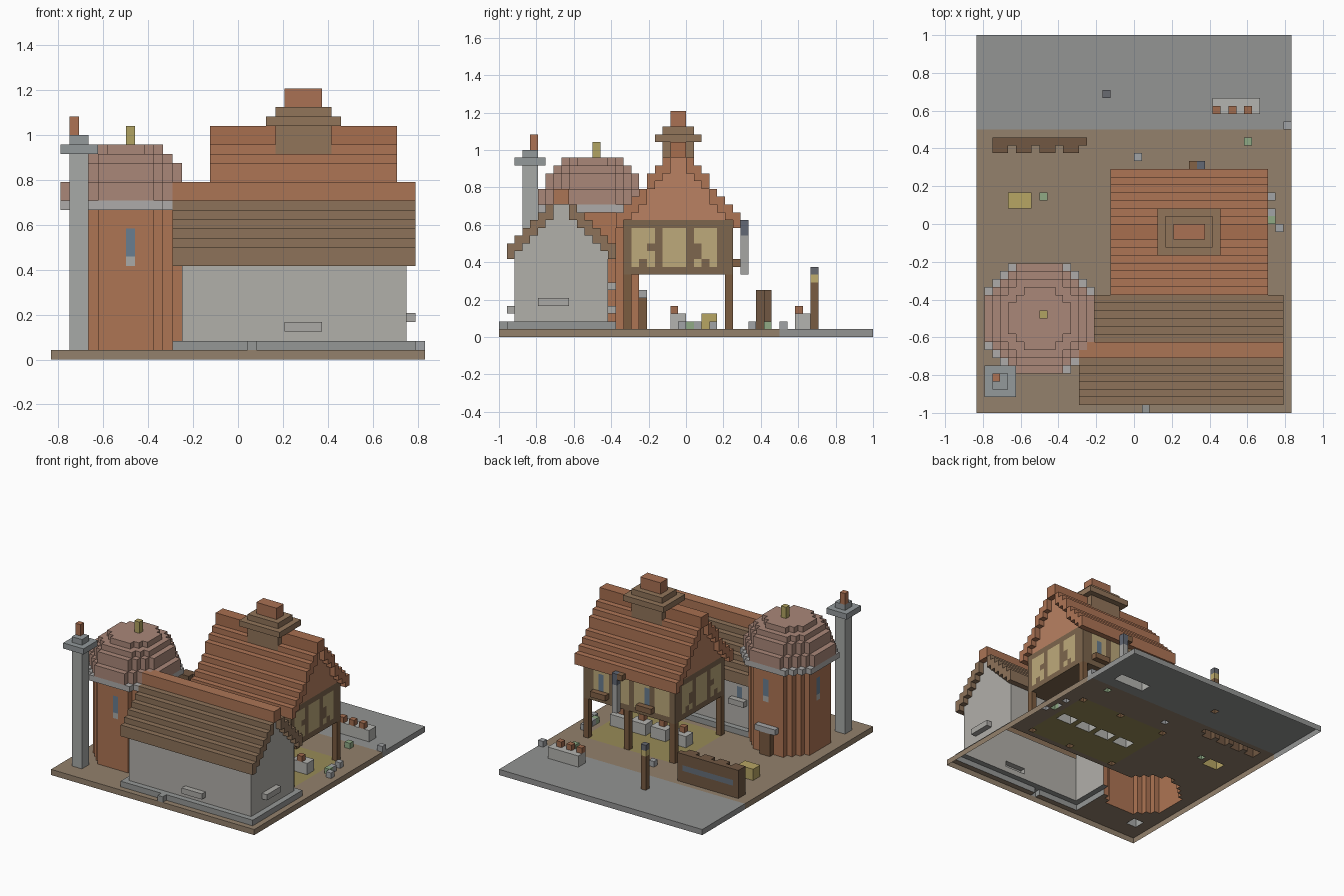
import bpy, bmesh
from mathutils import Vector

if "Cube" in bpy.data.objects:
    bpy.data.objects.remove(bpy.data.objects["Cube"])

U = 1 / 24          # block size
cells = {}          # (x, y, z) -> part name; later parts replace earlier ones
COLORS = {
    "soil": (146, 128, 108), "paving": (146, 147, 146), "straw_floor": (150, 138, 88),
    "barn_plinth": (148, 150, 149), "barn_wall": (176, 174, 168), "barn_ledges": (170, 168, 164),
    "barn_roof": (140, 114, 90), "barn_ridge": (170, 116, 86),
    "tower_wall": (172, 116, 84), "tower_ring": (172, 170, 168), "tower_dome": (168, 134, 120),
    "tower_finial": (176, 162, 98), "tower_door": (120, 90, 66), "tower_lintel": (165, 165, 165),
    "windows": (104, 124, 142), "window_sills": (168, 168, 166),
    "pillar": (166, 168, 166), "pillar_cap": (146, 152, 154), "pillar_brick": (172, 114, 84),
    "house_timber": (124, 102, 78), "house_panels": (188, 168, 122), "house_gable": (184, 128, 98),
    "house_roof": (172, 116, 86), "house_ridge": (166, 110, 80), "cupola": (144, 116, 90),
    "cupola_stack": (168, 112, 84), "house_legs": (122, 92, 66), "flower_boxes": (130, 98, 72),
    "hanging_post": (164, 164, 162), "post_hook": (98, 104, 116),
    "troughs": (178, 178, 174), "trough_pots": (160, 108, 80), "fence": (112, 88, 68),
    "fence_band": (100, 110, 120), "hay_bale": (182, 164, 100), "bushes": (142, 168, 132),
    "lamp_post": (120, 92, 68), "lamp_light": (190, 172, 110), "lamp_cap": (104, 106, 112),
    "stones": (160, 162, 164),
}


def box(name, x0, x1, y0, y1, z0, z1):
    for x in range(x0, x1):
        for y in range(y0, y1):
            for z in range(z0, z1):
                cells[x, y, z] = name


def disc(name, cx, cy, r, z0, z1):
    for x in range(-8, 8):
        for y in range(-8, 8):
            if (x + .5) ** 2 + (y + .5) ** 2 <= r * r:
                box(name, cx + x, cx + x + 1, cy + y, cy + y + 1, z0, z1)


def stepped_roof(roof, ridge, gable, x0, x1, mid, base, tops, ridge_top):
    """Stair-stepped gable roof along x, mirrored about y = mid."""
    for k, top in enumerate(tops):
        half = len(tops) + 1 - k
        for y in (mid - half, mid + half - 1):
            box(roof, x0, x1, y, y + 1, top - 2, top)
            if k:
                box(gable, x0 + 1, x1 - 1, y, y + 1, base, top - 2)
    box(gable, x0 + 1, x1 - 1, mid - 1, mid + 1, base, tops[-1])
    box(ridge, x0, x1, mid - 1, mid + 1, tops[-1], ridge_top)


# Ground
box("soil", -20, 20, -24, 12, 0, 1)
box("paving", -20, 20, 12, 24, 0, 1)
box("straw_floor", -2, 16, -8, 6, 0, 1)

# Stone barn
box("barn_plinth", -7, 19, -23, -9, 1, 2)
box("barn_plinth", 1, 2, -24, -23, 1, 2)
box("barn_wall", -6, 18, -22, -10, 2, 10)
stepped_roof("barn_roof", "barn_ridge", "barn_wall", -7, 19, -16, 10, range(12, 18), 19)
box("barn_ledges", 5, 9, -23, -22, 3, 4)
box("barn_ledges", 18, 19, -19, -15, 4, 5)
box("barn_ledges", 5, 9, -10, -9, 3, 4)
box("barn_ledges", -5, -2, -10, -9, 6, 7)
box("windows", -4, -3, -11, -10, 7, 9)

# Round tower
disc("tower_wall", -12, -12, 6.1, 1, 16)
disc("tower_ring", -12, -12, 7.4, 16, 17)
for r, z0, z1 in ((7, 17, 19), (6.1, 19, 21), (5.2, 21, 22), (4.2, 22, 23)):
    disc("tower_dome", -12, -12, r, z0, z1)
box("tower_finial", -12, -11, -12, -11, 23, 25)
box("tower_door", -13, -11, -6, -5, 1, 5)
box("tower_lintel", -14, -10, -6, -5, 5, 6)
for x, y in ((-12, -18), (-12, -7), (-18, -12)):
    box("window_sills", x, x + 1, y, y + 1, 10, 11)
    box("windows", x, x + 1, y, y + 1, 11, 14)

# Corner pillar
box("pillar", -18, -16, -21, -19, 1, 22)
box("pillar_cap", -19, -15, -22, -18, 22, 23)
box("pillar_cap", -18, -16, -21, -19, 23, 24)
box("pillar_brick", -18, -17, -20, -19, 24, 26)

# Raised timber house
for x in (-2, 7, 15):
    for y in (-8, 5):
        box("house_legs", x, x + 1, y, y + 1, 1, 8)
box("house_timber", -2, 16, -8, 6, 8, 15)
for x in (-2, 15):
    for y in (-7, -3, 1):
        box("house_panels", x, x + 1, y, y + 3, 9, 14)
    for y, z in ((-6, 9), (-5, 11), (1, 10), (1, 11), (2, 9)):
        box("house_timber", x, x + 1, y, y + 1, z, z + 1)
for y in (-8, 5):
    for x in (-1, 3, 7, 11):
        box("house_panels", x, x + 3, y, y + 1, 9, 14)
    for x in (3, 12):
        box("windows", x, x + 1, y, y + 1, 10, 13)
for x in (2, 11):
    box("flower_boxes", x, x + 3, 6, 7, 9, 10)
stepped_roof("house_roof", "house_ridge", "house_gable", -3, 17, -1, 15,
             (16, 17, 18, 19, 21, 22, 23), 25)
box("hanging_post", 8, 9, 7, 8, 8, 13)
box("post_hook", 8, 9, 7, 8, 13, 15)
box("flower_boxes", 7, 8, 7, 8, 14, 15)

# Roof cupola
box("cupola", 4, 10, -3, 1, 22, 25)
box("cupola", 3, 11, -4, 2, 25, 26)
box("cupola", 4, 10, -3, 1, 26, 27)
box("cupola_stack", 5, 9, -2, 0, 27, 29)

# Yard: troughs, fence, hay, lamp, planter, bushes, stones
for x in (0, 4, 8, 12):
    box("troughs", x, x + 3, -2, 0, 1, 3)
    box("trough_pots", x + 1, x + 2, -2, -1, 3, 4)
box("troughs", 10, 16, 14, 16, 1, 3)
for x in (10, 12, 14):
    box("trough_pots", x, x + 1, 14, 15, 3, 4)
box("fence", -18, -6, 10, 11, 1, 6)
box("fence_band", -17, -7, 10, 11, 3, 4)
for x in (-18, -15, -12, -9):
    box("fence", x, x + 2, 9, 10, 1, 6)
box("hay_bale", -16, -13, 2, 4, 1, 3)
box("lamp_post", -4, -3, 16, 17, 1, 7)
box("lamp_light", -4, -3, 16, 17, 7, 8)
box("lamp_cap", -4, -3, 16, 17, 8, 9)
for name, spots in (("bushes", ((-12, 3), (14, 10), (17, 0))),
                    ("stones", ((19, 12), (0, 8), (17, 3), (17, 1), (18, -1)))):
    for x, y in spots:
        box(name, x, x + 1, y, y + 1, 1, 2)

# Build one object per part from exposed block faces; the underside stays open
DIRS = [Vector(d) for d in ((1, 0, 0), (-1, 0, 0), (0, 1, 0), (0, -1, 0), (0, 0, 1), (0, 0, -1))]
meshes = {}
for pos, name in cells.items():
    bm, verts = meshes.setdefault(name, (bmesh.new(), {}))
    for d in DIRS:
        near = (pos[0] + int(d.x), pos[1] + int(d.y), pos[2] + int(d.z))
        if near in cells or near[2] < 0:
            continue
        a = Vector((d.y, d.z, d.x))
        b = d.cross(a)
        center = Vector(pos) + Vector((.5, .5, .5)) + d * .5
        face = []
        for s, t in ((-1, -1), (1, -1), (1, 1), (-1, 1)):
            p = center + a * s * .5 + b * t * .5
            key = tuple(round(c) for c in p)
            if key not in verts:
                verts[key] = bm.verts.new(Vector(key) * U)
            face.append(verts[key])
        bm.faces.new(face)

for name, (bm, verts) in meshes.items():
    mesh = bpy.data.meshes.new(name)
    bm.normal_update()
    bm.to_mesh(mesh)
    bm.free()
    mat = bpy.data.materials.new(name)
    mat.diffuse_color = [(c / 255) ** 2.2 for c in COLORS[name]] + [1]
    mat.use_nodes = True
    mat.node_tree.nodes["Principled BSDF"].inputs["Base Color"].default_value = mat.diffuse_color
    mesh.materials.append(mat)
    bpy.context.collection.objects.link(bpy.data.objects.new(name, mesh))
